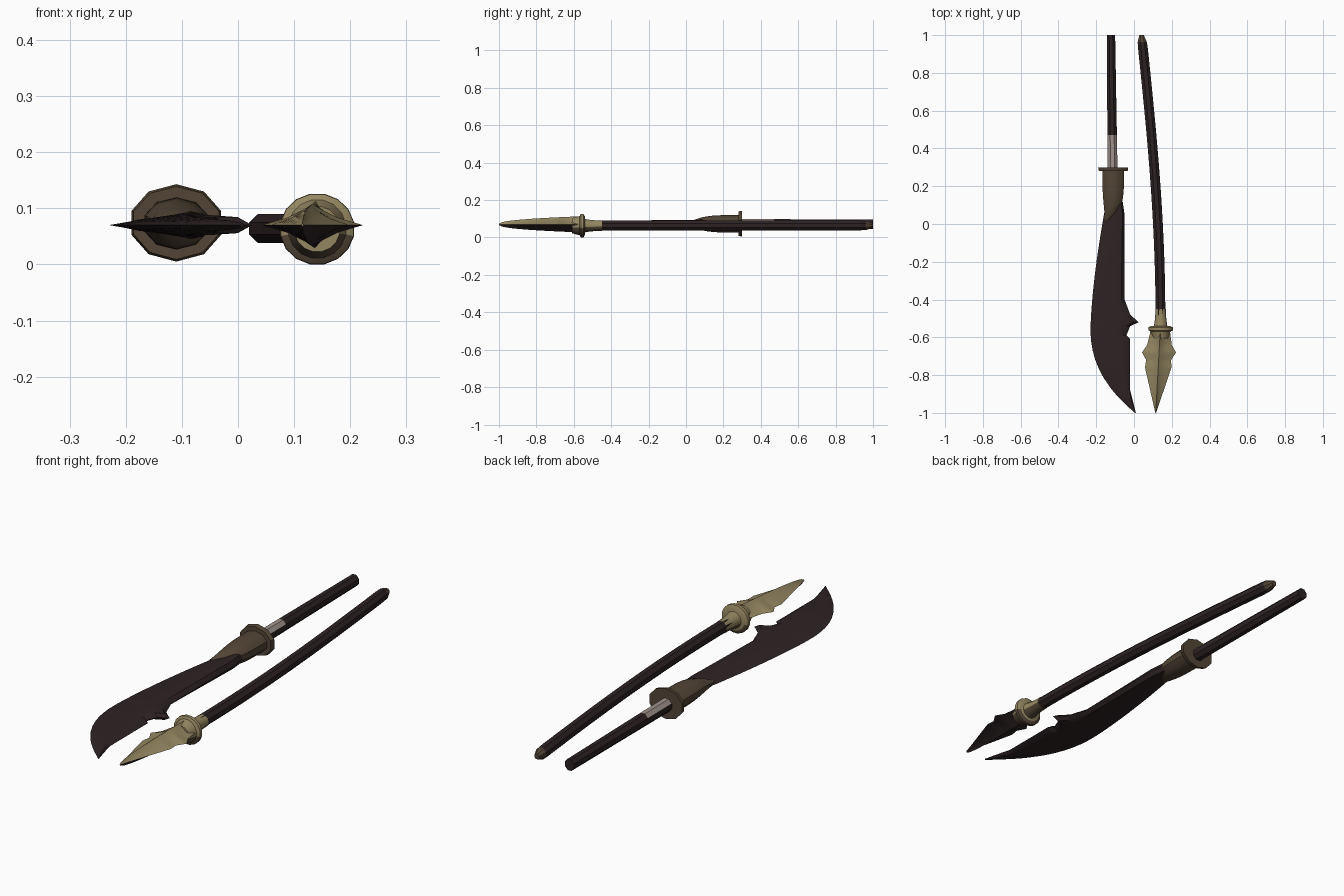
import bpy
import bmesh
from math import cos, sin, pi, radians

if "Cube" in bpy.data.objects:
    bpy.data.objects.remove(bpy.data.objects["Cube"], do_unlink=True)


def material(name, red, green, blue):
    colour = (red, green, blue, 1)
    mat = bpy.data.materials.new(name)
    mat.use_nodes = True
    mat.diffuse_color = colour
    mat.node_tree.nodes["Principled BSDF"].inputs["Base Color"].default_value = colour
    return mat


dark = material("dark wood", .026, .016, .017)
brown = material("brown leather", .088, .06, .037)
tan = material("tan bronze", .3, .24, .12)
pale = material("pale wrap", .35, .29, .26)


def loft(name, sections, materials, rule):
    """Skin a list of equal-sized point loops, close both ends and paint by rule."""
    bm = bmesh.new()
    loops = [[bm.verts.new(point) for point in section] for section in sections]
    for near, far in zip(loops, loops[1:]):
        for i in range(len(near)):
            bm.faces.new((near[i - 1], near[i], far[i], far[i - 1]))
    bm.faces.new(loops[0])
    bm.faces.new(loops[-1])
    bmesh.ops.recalc_face_normals(bm, faces=bm.faces)
    for face in bm.faces:
        face.material_index = int(rule(face.calc_center_median(), face.normal))
    mesh = bpy.data.meshes.new(name)
    bm.to_mesh(mesh)
    bm.free()
    for mat in materials:
        mesh.materials.append(mat)
    part = bpy.data.objects.new(name, mesh)
    bpy.context.collection.objects.link(part)
    bpy.ops.object.select_all(action="DESELECT")
    part.select_set(True)
    bpy.context.view_layer.objects.active = part
    bpy.ops.object.shade_smooth_by_angle(angle=radians(35))


def plain(centre, normal):
    return False


def tube(name, start, end, steps, sides, centre, radius, materials, rule=plain):
    """Sweep an ellipse along y; centre and radius give (x, z) for t from 0 to 1."""
    turns = [2 * pi * (i + .5) / sides for i in range(sides)]
    sections = []
    for step in range(steps + 1):
        t = step / steps
        y = start + (end - start) * t
        x, z = centre(t)
        wide, tall = radius(t)
        sections.append([(x + wide * cos(a), y, z + tall * sin(a)) for a in turns])
    loft(name, sections, materials, rule)


def follow(keys, y):
    """Straight-line reading of an outline listed from back to front."""
    for (back, first), (front, second) in zip(keys, keys[1:]):
        if y >= front:
            return first + (second - first) * (back - y) / (back - front)
    return keys[-1][1]


def blade(name, keys, edges, thickness, profile, materials, rule=plain):
    """Loft a mirrored cross-section between two edges, cutting at every outline key."""
    back, front = keys[0][0], keys[-1][0]
    steps = 24
    rows = {key[0] for key in keys}
    rows |= {back + (front - back) * i / steps for i in range(steps)}
    around = profile + [(across, -high) for across, high in profile[-2:0:-1]]
    sections = []
    for y in sorted(rows, reverse=True):
        left, right = edges(y)
        half = thickness(y)
        sections.append([(left + (right - left) * across, y, .07 + half * high)
                         for across, high in around])
    loft(name, sections, materials, rule)


# Glaive shaft, with a wrap that is pale on its upper side
def glaive_shaft(name, start, end, materials, rule=plain):
    def along(t):
        return start + (end - start) * t

    def centre(t):
        return -.11 - .012 * along(t), .07

    def radius(t):
        wide = .03 - .006 * along(t)
        return wide, wide + .003

    tube(name, start, end, 1, 8, centre, radius, materials, rule)


glaive_shaft("glaive_shaft", 1, .47, [dark])
glaive_shaft("glaive_wrap", .47, .28, [dark, pale],
             lambda centre, normal: normal.z > .5)


# Glaive guard, and a socket that narrows to a tail on the cutting side
def guard_radius(t):
    wide = .084 - .004 * t
    return wide, wide - .015


def socket_centre(t):
    return -.11 - .035 * t ** 6, .073


def socket_radius(t):
    wide = .06 * (1 - .8 * t ** 4)
    return wide, wide * .78


tube("glaive_guard", .3, .28, 1, 10, lambda t: (-.11, .074), guard_radius, [brown])
tube("glaive_socket", .29, .02, 9, 10, socket_centre, socket_radius, [brown])

# Glaive blade: curved cutting edge, thick spine with a hook and a notch
spine = [(.12, -.06), (.05, -.05), (-.4, -.05), (-.48, -.02), (-.52, .025),
         (-.54, -.02), (-.59, -.04), (-.61, -.02), (-.88, -.02), (-1, .01)]


def glaive_edges(y):
    belly = y + .55
    if belly > 0:
        cutting = -.23 + .08 * (belly / .65) ** 1.5
    else:
        cutting = -.23 + .235 * (-belly / .45) ** 2.3
    return cutting, follow(spine, y)


blade("glaive_blade", spine, glaive_edges,
      lambda y: .004 + .02 * (1 + y) ** .5,
      [(0, 0), (.25, .5), (.7, 1), (.9, .8), (1, 0)], [dark])


# Spear shaft: gently bent, with a worn rounded butt
def spear_centre(t):
    return .04 + .1 * sin(t * pi / 2), .064


def spear_radius(t):
    size = .028 * min(1, .45 + 20 * t)
    return size, size


tube("spear_shaft", 1, -.5, 40, 8, spear_centre, spear_radius, [dark, brown],
     lambda centre, normal: centre.y > .98)


# Spear collar and ring: bronze above, brown below
def underside(centre, normal):
    return normal.z < -.1 or centre.z < .055


def ferrule(name, start, end, radius):
    tube(name, start, end, 4, 16, lambda t: (.141, .063), radius, [tan, brown], underside)


def collar_radius(t):
    return (.028 + .01 * t * t,) * 2


def ring_radius(t):
    wide = .067 - .015 * (2 * t - 1) ** 4
    return wide, wide - .003


def cup_radius(t):
    return (.055 - .014 * t,) * 2


ferrule("spear_collar", -.45, -.55, collar_radius)
ferrule("spear_ring", -.54, -.57, ring_radius)
ferrule("spear_cup", -.56, -.61, cup_radius)

# Spear head: ridged leaf with two pairs of barbs and a dark underside
half_width = [(-.56, .05), (-.64, .065), (-.68, .09), (-.72, .066), (-.76, .07), (-1, .002)]


def head_edges(y):
    middle = .17 + .055 * y
    half = follow(half_width, y)
    return middle - half, middle + half


blade("spear_head", half_width, head_edges,
      lambda y: max(.004, .06 * (1 + y) ** .4),
      [(0, 0), (.25, .35), (.42, .75), (.5, 1), (.58, .75), (.75, .35), (1, 0)],
      [tan, dark], lambda centre, normal: normal.z < -.05)
